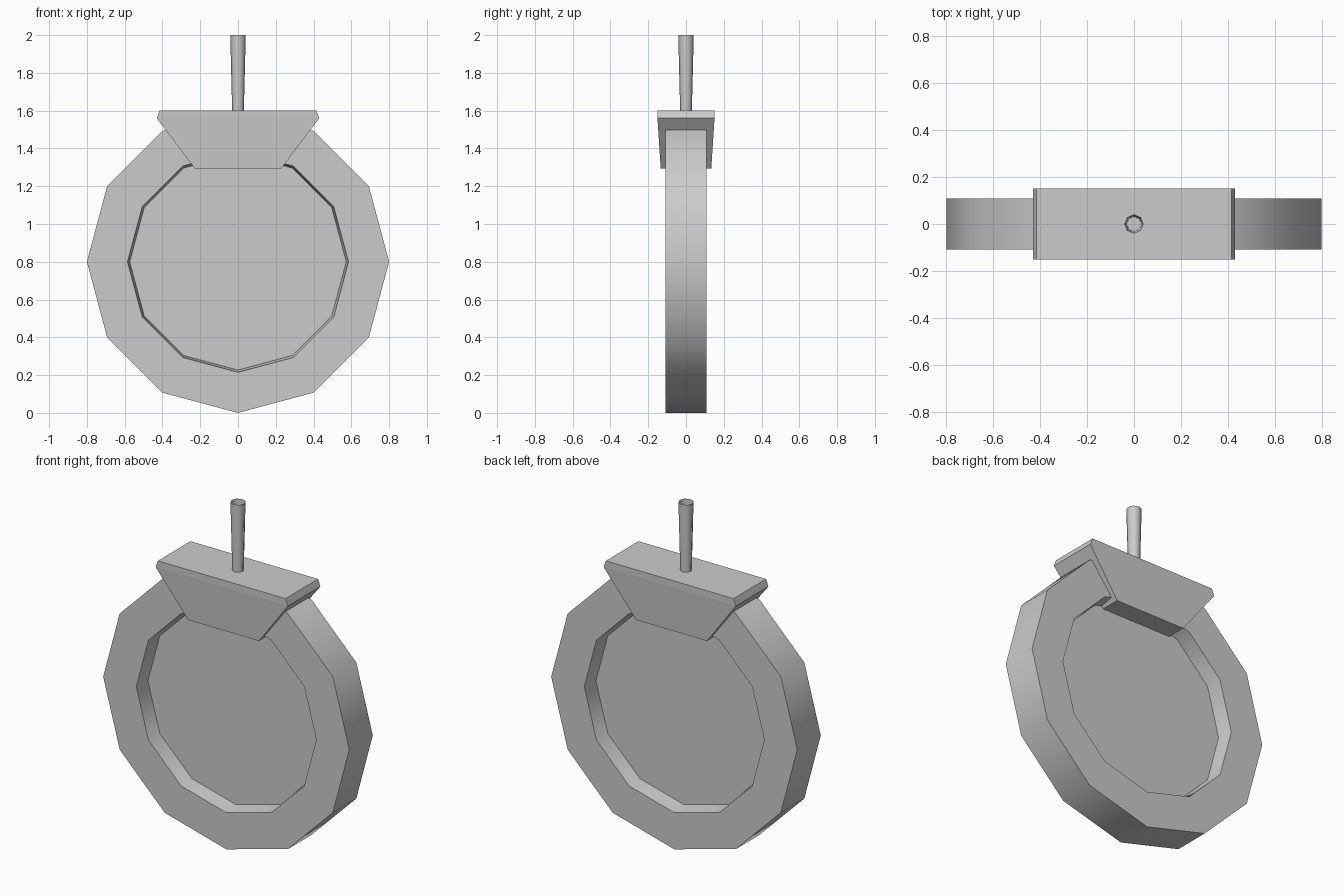
import bpy, bmesh, math

if "Cube" in bpy.data.objects:
    bpy.data.objects.remove(bpy.data.objects["Cube"])


def make(name, rings, cap_start=True, cap_end=True, smooth=None):
    """Skin a stack of equal-length vertex loops into one object."""
    bm = bmesh.new()
    loops = [[bm.verts.new(p) for p in ring] for ring in rings]
    n = len(loops[0])
    for a, b in zip(loops, loops[1:]):
        for i in range(n):
            j = (i + 1) % n
            bm.faces.new((a[i], a[j], b[j], b[i]))
    if cap_start:
        bm.faces.new(loops[0][::-1])
    if cap_end:
        bm.faces.new(loops[-1])
    bmesh.ops.recalc_face_normals(bm, faces=bm.faces)
    mesh = bpy.data.meshes.new(name)
    bm.to_mesh(mesh)
    bm.free()
    obj = bpy.data.objects.new(name, mesh)
    bpy.context.collection.objects.link(obj)
    if smooth:
        bpy.ops.object.select_all(action='DESELECT')
        obj.select_set(True)
        bpy.context.view_layer.objects.active = obj
        bpy.ops.object.shade_smooth_by_angle(angle=math.radians(smooth))
    return obj


def circle(n, r):
    return [(r * math.cos(2 * math.pi * i / n), r * math.sin(2 * math.pi * i / n))
            for i in range(n)]


# Twelve-sided rim with a recessed disc on both faces: (radius, y)
profile = [(0.573, -0.018), (0.585, -0.109), (0.8, -0.109),
           (0.8, 0.109), (0.585, 0.109), (0.573, 0.018)]
make("round_body", [[(x, y, 0.8 + z) for x, z in circle(12, r)] for r, y in profile],
     smooth=40)

# Tapered clasp block over the top of the rim: (half x, half y, z)
sections = [(0.23, 0.134, 1.295), (0.43, 0.151, 1.56), (0.415, 0.151, 1.6)]
make("top_clasp", [[(-x, -y, z), (x, -y, z), (x, y, z), (-x, y, z)]
                   for x, y, z in sections])

# Open flared stem
make("stem", [[(x, y, z) for x, y in circle(8, r)] for r, z in ((0.031, 1.6), (0.041, 2.0))],
     cap_start=False, cap_end=False, smooth=50)
